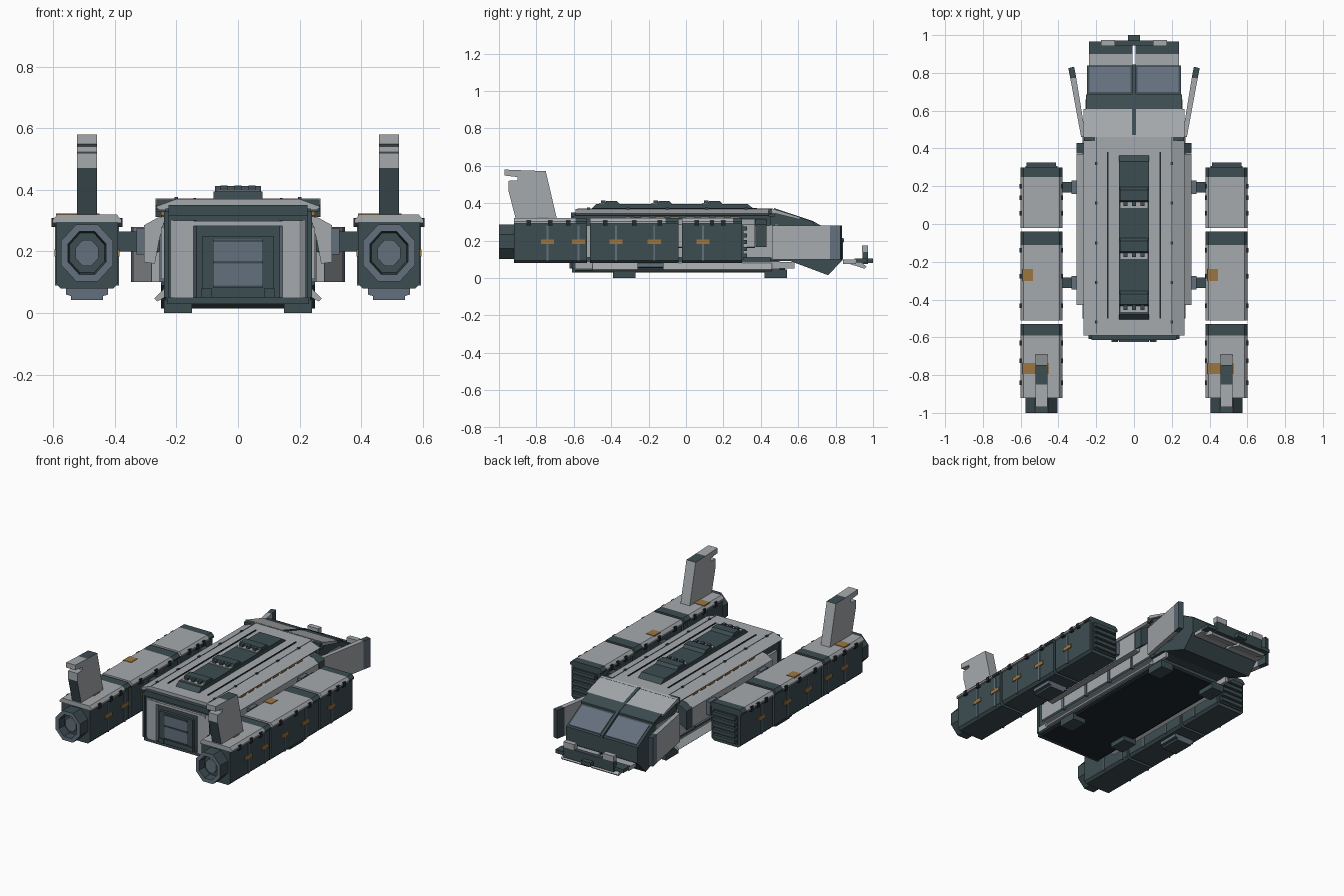
import bpy, bmesh, math
from mathutils import Vector

old = bpy.data.objects.get("Cube")
if old:
    bpy.data.objects.remove(old)


def material(name, rgb):
    m = bpy.data.materials.new(name)
    m.use_nodes = True
    m.diffuse_color = (*rgb, 1)
    m.node_tree.nodes["Principled BSDF"].inputs["Base Color"].default_value = (*rgb, 1)
    return m


LIGHT = material("light grey plating", (.38, .4, .42))
DARK = material("dark slate", (.046, .073, .083))
BLUE = material("blue grey", (.125, .16, .205))
ORANGE = material("amber marking", (.33, .18, .05))
BLACK = material("deep shadow", (.015, .022, .026))


def prism(name, axis, profile, lo, hi, mat, mirror=False, rule=None, extra=()):
    """Extrude a closed profile along an axis; a rule may pick other face colours."""
    place = {"x": lambda a, b, t: (t, a, b),
             "y": lambda a, b, t: (a, t, b),
             "z": lambda a, b, t: (a, b, t)}[axis]
    bm = bmesh.new()
    ends = [[bm.verts.new(place(a, b, t)) for a, b in profile] for t in (lo, hi)]
    for ring in ends:
        bm.faces.new(ring)
    n = len(profile)
    for i in range(n):
        j = (i + 1) % n
        bm.faces.new((ends[0][i], ends[0][j], ends[1][j], ends[1][i]))
    bmesh.ops.recalc_face_normals(bm, faces=bm.faces)
    if rule:
        for f in bm.faces:
            f.material_index = rule(f.calc_center_median(), f.normal)
    mesh = bpy.data.meshes.new(name)
    bm.to_mesh(mesh)
    bm.free()
    for m in (mat, *extra):
        mesh.materials.append(m)
    ob = bpy.data.objects.new(name, mesh)
    bpy.context.collection.objects.link(ob)
    if mirror:
        ob.modifiers.new("Mirror", "MIRROR")
    return ob


def box(name, x, y, z, mat, mirror=False):
    return prism(name, "z", [(x[0], y[0]), (x[1], y[0]), (x[1], y[1]), (x[0], y[1])],
                 *z, mat, mirror)


def around(c, r):
    return (c - r, c + r)


def both(half):
    """Complete a right-hand half profile with its reflection."""
    return half + [(-a, b) for a, b in reversed(half)]


# Main hull
box("hull_body", around(0, .235), (-.6, .5), (.04, .34), DARK)
box("hull_base", around(0, .22), (-.6, .53), (.03, .05), BLACK)
prism("hull_flange", "y", [(.22, .085), (.235, .085), (.272, .047), (.262, .038), (.22, .06)],
      -.5, .46, LIGHT, True)
box("lower_band", (.22, .24), (-.59, .58), (.05, .085), LIGHT, True)
for y in (-.33, .48):
    box("landing_foot", (.15, .24), around(y, .06), (0, .045), DARK, True)
for i in range(5):
    y = -.46 + i * .21
    box("side_panel", (.23, .25), around(y, .095), (.11, .28), LIGHT, True)
    box("side_panel_rib", (.23, .255), around(y + .105, .008), (.1, .29), BLUE, True)

# Shoulder beams and trench piping
prism("shoulder_beam", "y", [(.235, .315), (.26, .31), (.305, .285), (.305, .165), (.27, .16),
                             (.255, .24)], -.43, .37, LIGHT, True)
prism("shoulder_beam_cap", "y", [(.235, .315), (.26, .31), (.305, .285), (.305, .165),
                                 (.255, .2)], .372, .43, DARK, True)
for i in range(8):
    box("trench_pipe", (.235, .25), around(-.3 + i * .08, .025), (.317, .33), ORANGE, True)

# Roof
prism("roof_slab", "y", both([(.255, .335), (.268, .345), (.2, .37)]), -.59, .46, LIGHT)
box("roof_rear_edge", around(0, .225), (-.615, -.58), (.315, .35), DARK)
box("roof_front_edge", around(0, .265), (.44, .475), (.33, .368), DARK)
box("roof_slot", (.136, .144), (-.5, .38), (.368, .374), BLACK, True)
box("roof_seam", (.196, .2), (-.58, .46), (.366, .372), BLUE, True)
for i in range(5):
    box("roof_bolt", (.194, .206), around(-.52 + i * .21, .008), (.365, .376), DARK, True)

# Dorsal ridge with three vents
prism("dorsal_ridge", "x", [(-.51, .365), (-.48, .395), (.33, .395), (.37, .365)],
      -.08, .08, DARK)
for y in (-.43, -.15, .12):
    box("vent_tray", around(0, .072), around(y, .035), (.39, .4), LIGHT)
    prism("vent_hood", "x", [(y - .01, .39), (y + .005, .413), (y + .06, .413), (y + .08, .39)],
          -.075, .075, DARK)
    for x in (-.045, 0, .045):
        box("vent_tooth", around(x, .011), (y - .025, y), (.39, .414), DARK)

# Stern door and surround
prism("stern_panel", "z", [(.125, -.59), (.145, -.612), (.2, -.612), (.232, -.59)],
      .05, .3, LIGHT, True, lambda c, n: int(c.x < .14), [BLUE])
box("stern_corner", (.226, .24), (-.61, -.59), (.05, .33), DARK, True)
box("stern_lintel", around(0, .2), (-.615, -.59), (.282, .298), LIGHT)
box("stern_sill", around(0, .23), (-.61, -.59), (.03, .05), DARK)
box("door_frame", around(0, .115), (-.618, -.59), (.05, .25), DARK)
box("door_panel", around(0, .078), (-.622, -.6), (.085, .24), BLUE)
for z in (.085, .165, .235):
    box("door_bar", around(0, .08), (-.626, -.6), around(z, .004), DARK)
box("door_post", (.085, .118), (-.624, -.6), (.05, .08), DARK, True)

# Cockpit
prism("cockpit_body", "x", [(.45, .355), (.6, .32), (.68, .29), (.84, .2), (.84, .1),
                            (.76, .015), (.56, .09), (.45, .09)], -.25, .25, DARK)
prism("cockpit_hood", "x", [(.46, .372), (.61, .325), (.61, .312), (.46, .35)],
      -.268, .268, LIGHT)
prism("brow", "x", [(.61, .325), (.685, .298), (.685, .285), (.61, .31)], -.255, .255, DARK)
prism("windscreen", "x", [(.7, .284), (.83, .211), (.83, .205), (.7, .278)],
      .018, .235, BLUE, True)
prism("windscreen_divider", "x", [(.47, .374), (.68, .304), (.845, .21), (.845, .19),
                                  (.68, .28), (.47, .35)], -.01, .01, DARK)
box("cockpit_side_plate", (.245, .257), (.5, .66), (.13, .27), LIGHT, True)

# Angled cheek plates
prism("cheek_plate", "z", [(.255, .46), (.28, .46), (.337, .77), (.306, .775)],
      .1, .28, LIGHT, True)
prism("cheek_plate_tip", "z", [(.306, .775), (.337, .77), (.348, .825), (.317, .833)],
      .1, .28, DARK, True, lambda c, n: int(n.x > .8), [BLUE])

# Nose shelf and bumper
box("nose_shelf", (.008, .238), (.84, .91), (.075, .098), LIGHT, True)
box("nose_bar", (.008, .238), (.9, .965), (.083, .105), DARK, True)
prism("nose_chin", "x", [(.86, .08), (.955, .05), (.965, .06), (.94, .083)],
      .01, .2, LIGHT, True)
box("bumper_plate", around(0, .175), (.945, .972), (.075, .14), DARK)
box("bumper_rail", (.1, .175), (.942, .974), (.14, .175), LIGHT, True)
box("nose_tip", around(0, .033), (.97, 1), (.08, .105), DARK)

# Pylons joining hull and nacelles
for y in (-.31, .195):
    box("pylon", (.23, .4), around(y, .028), (.2, .265), DARK, True)
    box("pylon_collar", (.3, .33), around(y, .036), (.19, .275), BLUE, True)

# Nacelles
segments = [(-.92, -.53, .06), (-.512, -.04, .07), (-.022, .3, .05)]
fin = [(-.91, .315), (-.69, .315), (-.75, .572), (-.85, .575), (-.97, .58), (-.97, .548),
       (-.9, .54), (-.9, .522), (-.95, .52), (-.95, .47)]
for side, cx in (("left", .49), ("right", -.49)):
    def part(name):
        return f"{side}_nacelle_{name}"

    def shape(points):
        return [(cx + a, b) for a, b in both(points)]

    for a, b, band in segments:
        prism(part("body"), "y", shape([(.085, .08), (.1, .095), (.1, .295)]), a, b, DARK)
        top = [(.112, .292), (.112, .302), (.096, .32)]
        prism(part("top_plate"), "y", shape(top), a, b - band, LIGHT)
        prism(part("top_band"), "y", shape(top), b - band, b, DARK)
        for s in (-1, 1):
            for y in (a + .08, (a + b) / 2, b - .1):
                box(part("edge_clip"), around(cx + s * .106, .009), around(y, .012),
                    (.28, .309), BLACK)
    for s in (-1, 1):
        for y in (-.74, -.575, -.375, -.17, .09):
            box(part("side_rib"), around(cx + s * .1, .004), around(y, .005), (.09, .28), BLUE)
            box(part("side_marking"), around(cx + s * .102, .004), around(y, .035),
                (.183, .207), ORANGE)
    # Painted patches on the upper plates
    box(part("roof_patch"), (cx - .1, cx - .045), around(-.27, .032), (.316, .323), ORANGE)
    box(part("fin_patch"), (cx - .1, cx + .04), around(-.765, .03), (.316, .323), ORANGE)
    # Underside pad
    prism(part("pad"), "y", shape([(.052, .042), (.052, .055), (.068, .06), (.068, .085)]),
          -.26, -.12, DARK, False, lambda c, n: int(c.z > .057 and abs(n.z) < .5), [BLUE])
    # Octagonal exhaust with sunken core
    octagon = [(math.cos(math.radians(22.5 + 45 * i)), math.sin(math.radians(22.5 + 45 * i)))
               for i in range(8)]
    nozzle = prism(part("exhaust"), "y", [(cx + .092 * a, .195 + .1 * b) for a, b in octagon],
                   -1, -.91, DARK, extra=[BLUE])
    bm = bmesh.new()
    bm.from_mesh(nozzle.data)
    bm.faces.ensure_lookup_table()
    end = min(bm.faces, key=lambda f: f.calc_center_median().y)
    rim = bmesh.ops.inset_region(bm, faces=[end], thickness=.025)["faces"]
    for f in rim:
        f.material_index = 1
    bmesh.ops.inset_region(bm, faces=[end], thickness=.006)
    bmesh.ops.translate(bm, verts=end.verts, vec=Vector((0, .05, 0)))
    bm.to_mesh(nozzle.data)
    bm.free()
    prism(part("core"), "y", [(cx + .04 * a, .195 + .045 * b) for a, b in octagon],
          -.97, -.93, BLUE)
    # Forward grille
    box(part("grille_back"), around(cx, .085), (.29, .308), (.1, .28), DARK)
    for i in range(5):
        box(part("grille_slat"), around(cx, .078), (.3, .325), around(.12 + i * .036, .011), DARK)
    # Upright fin with dark trailing edge and crown
    prism(part("fin"), "x", fin, cx - .032, cx + .032, LIGHT, False,
          lambda c, n: int(abs(n.x) < .5 and (-.86 < c.y < -.75 and c.z > .5
                                              or c.z < .48 and n.y < -.5)), [DARK])
